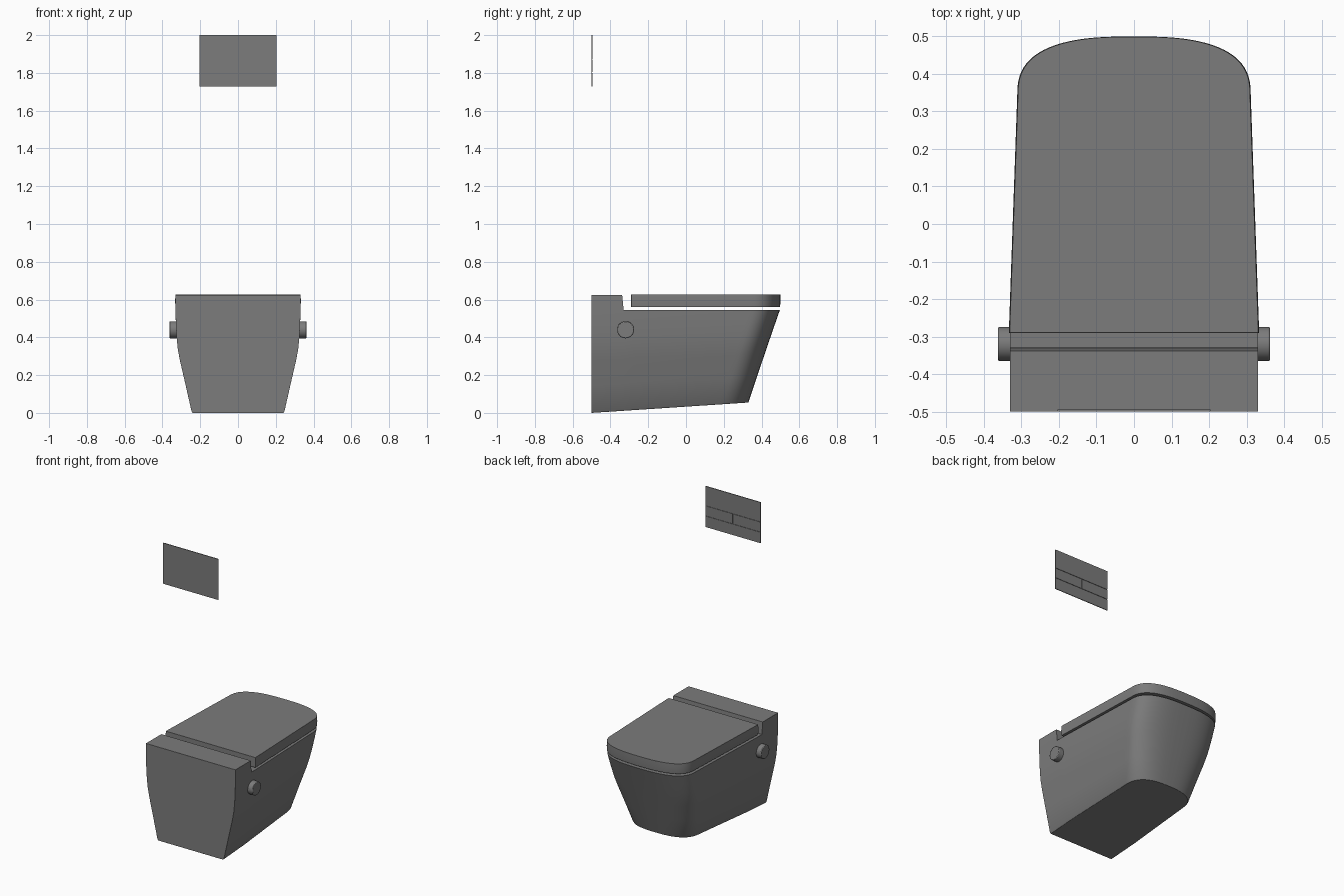
import bpy, bmesh, math
from mathutils import Vector, Matrix

cube = bpy.data.objects.get("Cube")
if cube:
    bpy.data.objects.remove(cube)

# One grey ceramic finish
grey = bpy.data.materials.new("grey_ceramic")
grey.use_nodes = True
colour = (0.2, 0.2, 0.2, 1)
grey.diffuse_color = colour
grey.node_tree.nodes["Principled BSDF"].inputs["Base Color"].default_value = colour

CURVE_DEPTH = 0.16
RIM = 0.545


def finish(name, bm, bevel=0.0, segments=2):
    bmesh.ops.recalc_face_normals(bm, faces=bm.faces)
    mesh = bpy.data.meshes.new(name)
    bm.to_mesh(mesh)
    bm.free()
    mesh.materials.append(grey)
    obj = bpy.data.objects.new(name, mesh)
    bpy.context.collection.objects.link(obj)
    if bevel:
        mod = obj.modifiers.new("soft_edges", 'BEVEL')
        mod.width, mod.segments = bevel, segments
        mod.limit_method, mod.angle_limit = 'ANGLE', math.radians(40)
    bpy.ops.object.select_all(action='DESELECT')
    obj.select_set(True)
    bpy.context.view_layer.objects.active = obj
    bpy.ops.object.shade_smooth_by_angle(angle=math.radians(35))
    return obj


def half_outline(width, back, front, breaks, steps=20):
    """Right half of the D-shaped outline, from the back corner to near the tip."""
    start = front - CURVE_DEPTH
    pts = [(width, y) for y in [back] + breaks]
    pts.append((width * 0.935, start))
    for i in range(1, steps):
        a = math.pi / 2 * i / steps
        pts.append((width * 0.935 * math.cos(a) ** (2 / 2.7),
                    start + CURVE_DEPTH * math.sin(a) ** (2 / 2.7)))
    pts.append((width * 0.1, front))
    return pts


def loft(rows):
    """Skin stacked half outlines, mirrored in x, with strip caps."""
    bm = bmesh.new()
    rings = []
    for row in rows:
        right = [bm.verts.new(p) for p in row]
        left = [bm.verts.new((-x, y, z)) for x, y, z in row]
        rings.append((right, left))
    for low, high in zip(rings, rings[1:]):
        a = low[0] + low[1][::-1]
        b = high[0] + high[1][::-1]
        for i in range(len(a)):
            j = (i + 1) % len(a)
            bm.faces.new((a[i], a[j], b[j], b[i]))
    for right, left in (rings[0], rings[-1]):
        for i in range(len(right) - 1):
            bm.faces.new((right[i], right[i + 1], left[i + 1], left[i]))
    return bm


# Bowl body: sloping underside, flaring sides and a leaning nose
profile = [(0, 0.24), (0.008, 0.246), (0.15, 0.278), (0.28, 0.308), (0.34, 0.319),
           (0.40, 0.325), (0.47, 0.329), (RIM, 0.331)]
rows = []
for z, width in profile:
    t = z / RIM
    half = half_outline(width, -0.5, 0.33 + 0.167 * t, [-0.33, -0.28])
    rows.append([(x, y, z + (y + 0.5) * 0.066 * (1 - t)) for x, y in half])
bm = loft(rows)

# Raised ledge along the wall
ledge = [f for f in bm.faces
         if all(v.co.z > RIM - 0.001 and v.co.y < -0.32 for v in f.verts)]
raised = bmesh.ops.extrude_face_region(bm, geom=ledge)["geom"]
bmesh.ops.delete(bm, geom=ledge, context='FACES_ONLY')
for v in raised:
    if isinstance(v, bmesh.types.BMVert):
        v.co.z = 0.625
        if v.co.y > -0.4:
            v.co.y -= 0.008
finish("bowl_body", bm, 0.004)

# Lid floating just above the rim
rows = []
for z, width, front in ((0.56, 0.331, 0.498), (0.59, 0.333, 0.5), (0.627, 0.331, 0.499)):
    rows.append([(x, y, z) for x, y in half_outline(width, -0.29, front, [-0.27])])
finish("lid", loft(rows), 0.006, 3)

# Side knobs
for side, name in ((1, "left_knob"), (-1, "right_knob")):
    bm = bmesh.new()
    place = Matrix.Translation((side * 0.338, -0.32, 0.44)) @ Matrix.Rotation(math.pi / 2, 4, 'Y')
    bmesh.ops.create_cone(bm, cap_ends=True, segments=40, radius1=0.045,
                          radius2=0.045, depth=0.05, matrix=place)
    finish(name, bm, 0.004)


def panel(name, x0, x1, y0, y1, z0, z1):
    bm = bmesh.new()
    bmesh.ops.create_cube(bm, size=1)
    for v in bm.verts:
        v.co = Vector(((x0 + x1) / 2 + v.co.x * (x1 - x0),
                       (y0 + y1) / 2 + v.co.y * (y1 - y0),
                       (z0 + z1) / 2 + v.co.z * (z1 - z0)))
    finish(name, bm)


# Wall flush plate with two buttons in its middle band
panel("flush_plate_back", -0.204, 0.204, -0.5, -0.498, 1.727, 2)
for name, x0, x1, z0, z1 in (("flush_plate_top", -0.204, 0.204, 1.872, 2),
                             ("flush_button_left", 0.002, 0.204, 1.804, 1.868),
                             ("flush_button_right", -0.204, -0.002, 1.804, 1.868),
                             ("flush_plate_bottom", -0.204, 0.204, 1.727, 1.8)):
    panel(name, x0, x1, -0.498, -0.495, z0, z1)
